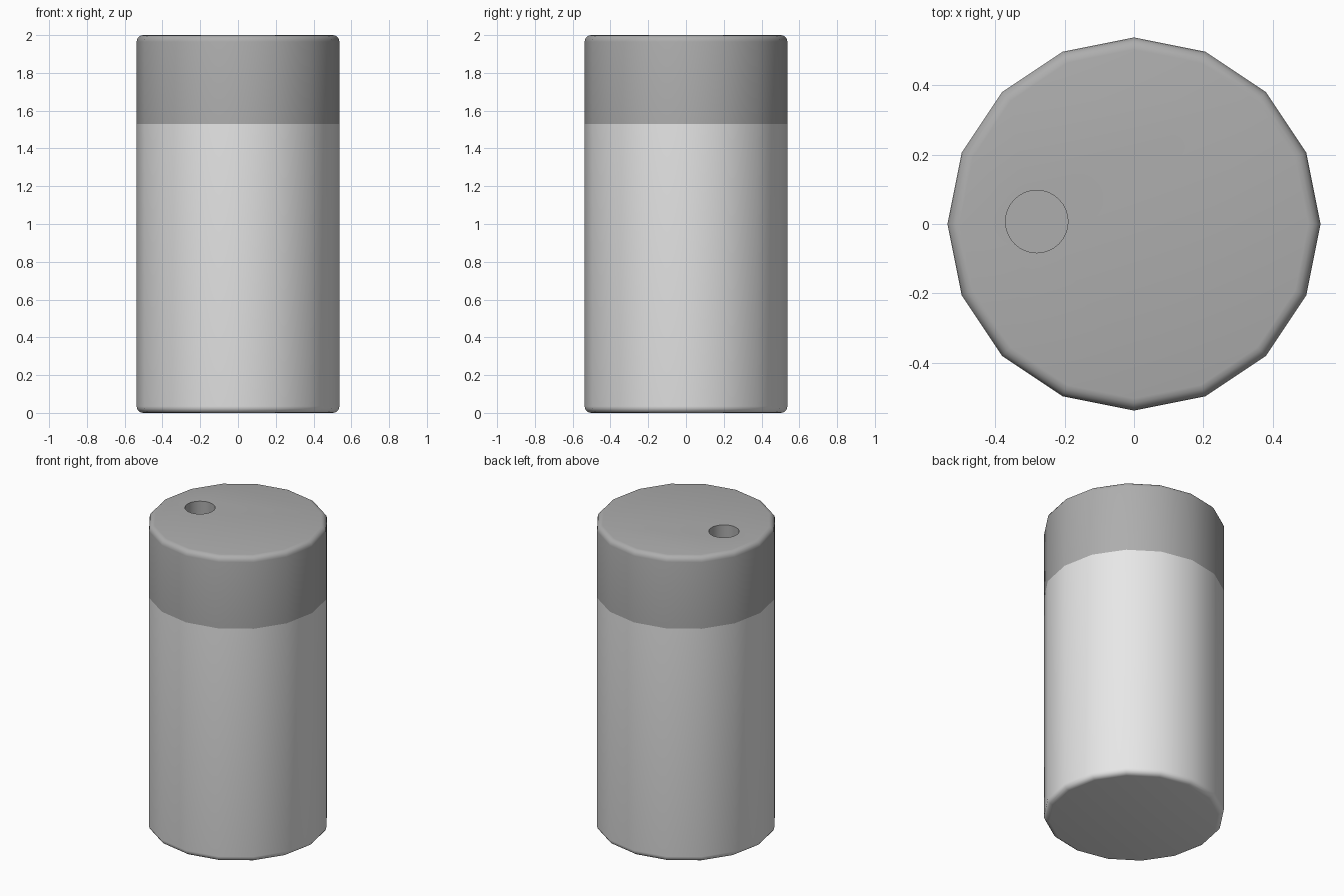
import bpy, bmesh, math

if "Cube" in bpy.data.objects:
    bpy.data.objects.remove(bpy.data.objects["Cube"])

SIDES, RADIUS, HEIGHT, SEAM, ROUND = 16, 0.537, 2.0, 1.53, 0.035


def material(name, value):
    m = bpy.data.materials.new(name)
    m.diffuse_color = (value, value, value, 1)
    m.use_nodes = True
    m.node_tree.nodes["Principled BSDF"].inputs["Base Color"].default_value = m.diffuse_color
    return m


light = material("light grey", 0.8)
dark = material("mid grey", 0.42)


def add_object(name, bm, mats):
    mesh = bpy.data.meshes.new(name)
    bm.to_mesh(mesh)
    bm.free()
    for m in mats:
        mesh.materials.append(m)
    ob = bpy.data.objects.new(name, mesh)
    bpy.context.collection.objects.link(ob)
    return ob


# Canister: 16-sided lathe with rounded rims, coloured by height
arc = [i * math.pi / 8 for i in range(5)]
profile = [(RADIUS - ROUND + ROUND * math.sin(a), ROUND - ROUND * math.cos(a)) for a in arc]
profile += [(RADIUS, SEAM)]
profile += [(r, HEIGHT - z) for r, z in reversed(profile[:5])]

bm = bmesh.new()
rings = []
for r, z in profile:
    rings.append([bm.verts.new((r * math.cos(2 * math.pi * i / SIDES),
                                r * math.sin(2 * math.pi * i / SIDES), z))
                  for i in range(SIDES)])
for low, high in zip(rings, rings[1:]):
    for i in range(SIDES):
        j = (i + 1) % SIDES
        bm.faces.new((low[i], low[j], high[j], high[i]))
bm.faces.new(rings[0][::-1])
bm.faces.new(rings[-1])
for f in bm.faces:
    f.material_index = 1 if f.calc_center_median().z > SEAM else 0
canister = add_object("canister", bm, [light, dark])

# Round drinking hole in the lid
bm = bmesh.new()
bmesh.ops.create_cone(bm, cap_ends=True, segments=32, radius1=0.09, radius2=0.09, depth=0.5)
bmesh.ops.translate(bm, verts=bm.verts, vec=(-0.28, 0.007, HEIGHT))
for f in bm.faces:
    f.material_index = 1
cutter = add_object("hole_cutter", bm, [light, dark])
cutter.hide_render = True

cut = canister.modifiers.new("hole", 'BOOLEAN')
cut.operation = 'DIFFERENCE'
cut.solver = 'EXACT'
cut.object = cutter
bpy.context.view_layer.objects.active = canister
canister.select_set(True)
bpy.ops.object.modifier_apply(modifier="hole")
bpy.data.objects.remove(cutter)

bpy.ops.object.shade_smooth_by_angle(angle=math.radians(30))
